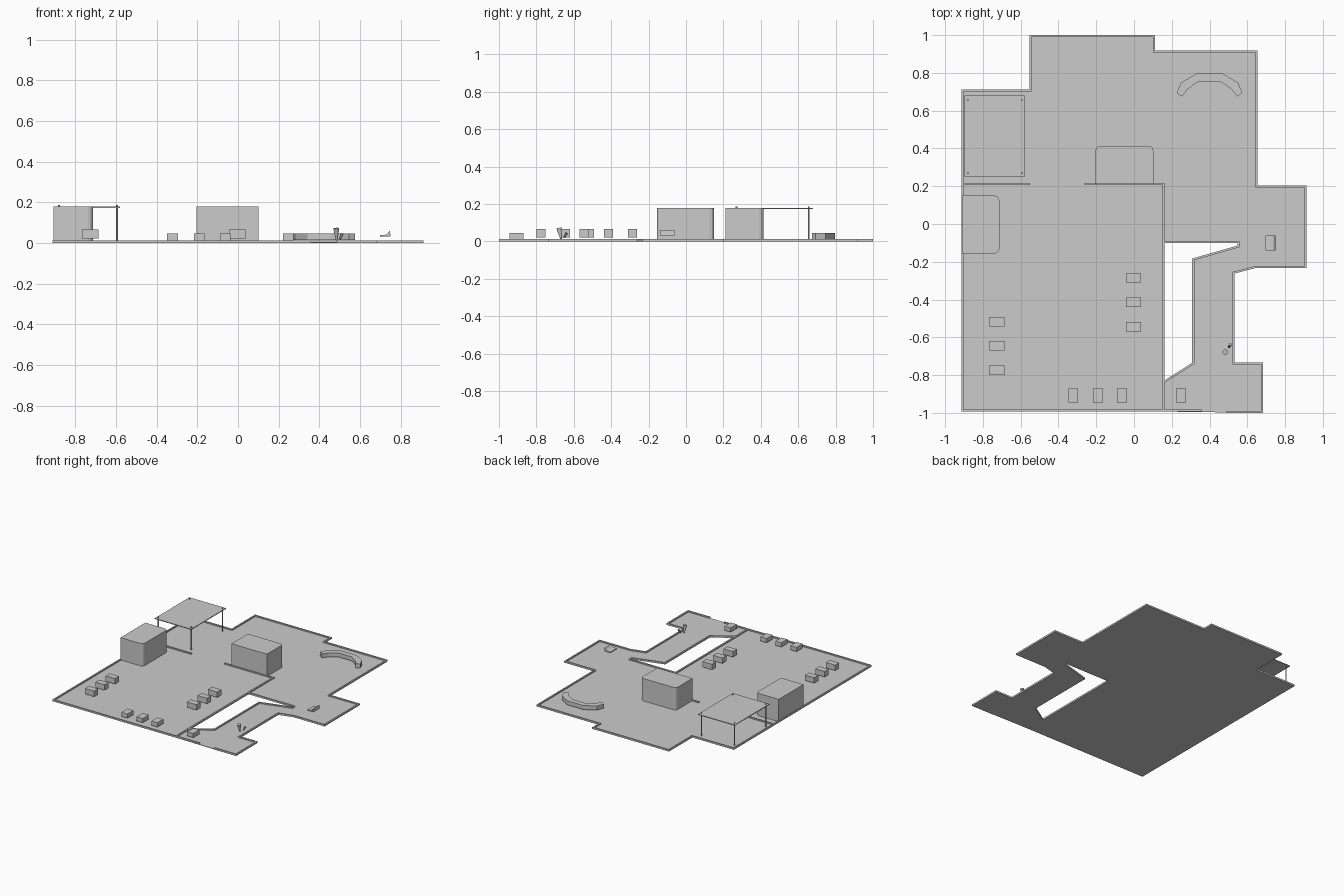
import bpy, bmesh, math
from mathutils import Vector

if "Cube" in bpy.data.objects:
    bpy.data.objects.remove(bpy.data.objects["Cube"])

# One flat colour for everything
grey = bpy.data.materials.new("concrete_grey")
grey.diffuse_color = (0.6, 0.6, 0.6, 1)
grey.use_nodes = True
grey.node_tree.nodes["Principled BSDF"].inputs["Base Color"].default_value = grey.diffuse_color


def finish(name, bm):
    bmesh.ops.recalc_face_normals(bm, faces=bm.faces[:])
    mesh = bpy.data.meshes.new(name)
    bm.to_mesh(mesh)
    bm.free()
    mesh.materials.append(grey)
    ob = bpy.data.objects.new(name, mesh)
    bpy.context.collection.objects.link(ob)
    return ob


def prism(name, pts, z0, z1):
    """Extrude a plan outline from z0 to z1."""
    bm = bmesh.new()
    face = bm.faces.new([bm.verts.new((x, y, z0)) for x, y in pts])
    top = bmesh.ops.extrude_face_region(bm, geom=[face])["geom"]
    bmesh.ops.translate(bm, vec=(0, 0, z1 - z0),
                        verts=[v for v in top if isinstance(v, bmesh.types.BMVert)])
    bmesh.ops.triangulate(bm, faces=[f for f in bm.faces if len(f.verts) > 4])
    return finish(name, bm)


def box(name, x0, x1, y0, y1, z0, z1):
    return prism(name, [(x0, y0), (x1, y0), (x1, y1), (x0, y1)], z0, z1)


def kerb(name, path, side=1, width=0.011):
    """Low mitred wall along an open path, offset to the left (side=1)."""
    p = [Vector(q) for q in path]
    closed = (p[0] - p[-1]).length < 1e-6
    if closed:
        p.pop()
    n = len(p)
    inner = []
    for i in range(n):
        dirs = []
        if i > 0 or closed:
            dirs.append((p[i] - p[i - 1]).normalized())
        if i < n - 1 or closed:
            dirs.append((p[(i + 1) % n] - p[i]).normalized())
        norms = [Vector((-d.y, d.x)) * side for d in dirs]
        m = (norms[0] + norms[-1]).normalized()
        inner.append(p[i] + m * width / max(0.4, m.dot(norms[0])))
    bm = bmesh.new()
    rings = [[bm.verts.new((v.x, v.y, z)) for v, z in
              ((p[i], 0), (inner[i], 0), (inner[i], KERB), (p[i], KERB))] for i in range(n)]
    for i in range(n if closed else n - 1):
        a, b = rings[i], rings[(i + 1) % n]
        for k in range(4):
            bm.faces.new((a[k], a[(k + 1) % 4], b[(k + 1) % 4], b[k]))
    if not closed:
        bm.faces.new(rings[0])
        bm.faces.new(rings[-1])
    return finish(name, bm)


def rod(name, a, b, r0, r1, sides=8):
    """Round bar or cone between two points."""
    a, b = Vector(a), Vector(b)
    bm = bmesh.new()
    bmesh.ops.create_cone(bm, cap_ends=True, segments=sides, radius1=r0, radius2=r1,
                          depth=(b - a).length)
    rot = (b - a).to_track_quat('Z', 'Y').to_matrix().to_4x4()
    bmesh.ops.transform(bm, matrix=rot, verts=bm.verts[:])
    bmesh.ops.translate(bm, vec=(a + b) / 2, verts=bm.verts[:])
    return finish(name, bm)


KERB, FLOOR = 0.013, 0.004

# Ground slab: main hall joined to the side corridor around the open court
hall = [(-0.913, -0.993), (0.158, -0.993), (0.158, -0.10), (0.547, -0.10), (0.644, -0.233),
        (0.913, -0.233), (0.913, 0.203), (0.654, 0.203), (0.654, 0.918), (0.112, 0.918),
        (0.112, 1.0), (-0.553, 1.0), (-0.553, 0.712), (-0.913, 0.712)]
corridor = [(0.158, -0.993), (0.683, -1.0), (0.683, -0.733), (0.533, -0.733),
            (0.533, -0.262), (0.644, -0.233), (0.547, -0.10), (0.547, -0.115), (0.308, -0.183),
            (0.308, -0.735), (0.158, -0.83)]
prism("hall_floor", hall, 0, FLOOR)
prism("corridor_floor", corridor, 0, FLOOR)

# Boundary kerb, open at the front entrance, and inner kerbs
kerb("outer_kerb", [(0.49, -1.0), (0.683, -1.0), (0.683, -0.733), (0.533, -0.733),
                    (0.533, -0.262), (0.644, -0.233)] + hall[5:] +
     [(-0.913, -0.993), (0.36, -0.993)])
kerb("court_kerb", [(0.158, -0.10), (0.547, -0.10), (0.547, -0.115), (0.308, -0.183),
                    (0.308, -0.735), (0.158, -0.83)], 1)
box("divider_kerb", 0.150, 0.162, -0.985, 0.218, 0, KERB)
box("left_kerb", -0.905, -0.55, 0.207, 0.218, 0, KERB)
box("middle_kerb", -0.262, 0.150, 0.207, 0.218, 0, KERB)


# Two blocks with a pair of rounded corners each
def rounded_block(name, x0, x1, y0, y1, corners, r=0.024, steps=3):
    pts = []
    for k, (cx, cy) in enumerate([(x0, y0), (x1, y0), (x1, y1), (x0, y1)]):
        if k not in corners:
            pts.append((cx, cy))
            continue
        ox, oy = (cx + r if cx == x0 else cx - r), (cy + r if cy == y0 else cy - r)
        for s in range(steps + 1):
            t = math.pi + (k + s / steps) * math.pi / 2
            pts.append((ox + r * math.cos(t), oy + r * math.sin(t)))
    prism(name, pts, FLOOR, 0.179)


rounded_block("left_block", -0.908, -0.713, -0.156, 0.15, (1, 2))
rounded_block("back_block", -0.204, 0.102, 0.212, 0.414, (2, 3))

# Canopy on four posts
box("canopy_roof", -0.897, -0.58, 0.25, 0.68, 0.172, 0.178)
for x in (-0.879, -0.594):
    for y in (0.27, 0.656):
        rod("canopy_post", (x, y, FLOOR), (x, y, 0.187), 0.005, 0.005)

# Crates: two side columns and a front row
for x, ys in ((-0.726, (-0.517, -0.645, -0.775)), (-0.002, (-0.286, -0.414, -0.545))):
    for y in ys:
        box("side_crate", x - 0.04, x + 0.04, y - 0.025, y + 0.025, 0.022, 0.065)
for x in (-0.322, -0.19, -0.063, 0.248):
    box("front_crate", x - 0.026, x + 0.026, -0.945, -0.87, 0.013, 0.046)

# Curved bench, mirrored about its own centre line
cx = 0.4
outer = [(0.174, 0.693), (0.152, 0.747), (0.07, 0.796)]
inner = [(0.058, 0.754), (0.115, 0.715), (0.145, 0.675)]
half = outer + inner
bench = [(cx + x, y) for x, y in outer] + [(cx - x, y) for x, y in reversed(outer)] + \
        [(cx - x, y) for x, y in reversed(inner)] + [(cx + x, y) for x, y in inner]
prism("curved_bench", bench, 0.014, 0.046)

# Seat: side profile extruded along y
bm = bmesh.new()
profile = [(0.697, 0.031), (0.75, 0.031), (0.747, 0.06), (0.736, 0.046), (0.722, 0.039),
           (0.697, 0.038)]
ends = [[bm.verts.new((x, y, z)) for x, z in profile] for y in (-0.14, -0.062)]
for e in ends:
    bm.faces.new(e)
for i in range(6):
    j = (i + 1) % 6
    bm.faces.new((ends[0][i], ends[0][j], ends[1][j], ends[1][i]))
finish("seat", bm)

# Cone-shaped marker and small leaning marker
rod("cone_marker", (0.485, -0.668, 0.013), (0.483, -0.679, 0.072), 0.004, 0.015, 12)
rod("leaning_marker", (0.502, -0.652, 0.02), (0.511, -0.638, 0.045), 0.005, 0.008)
